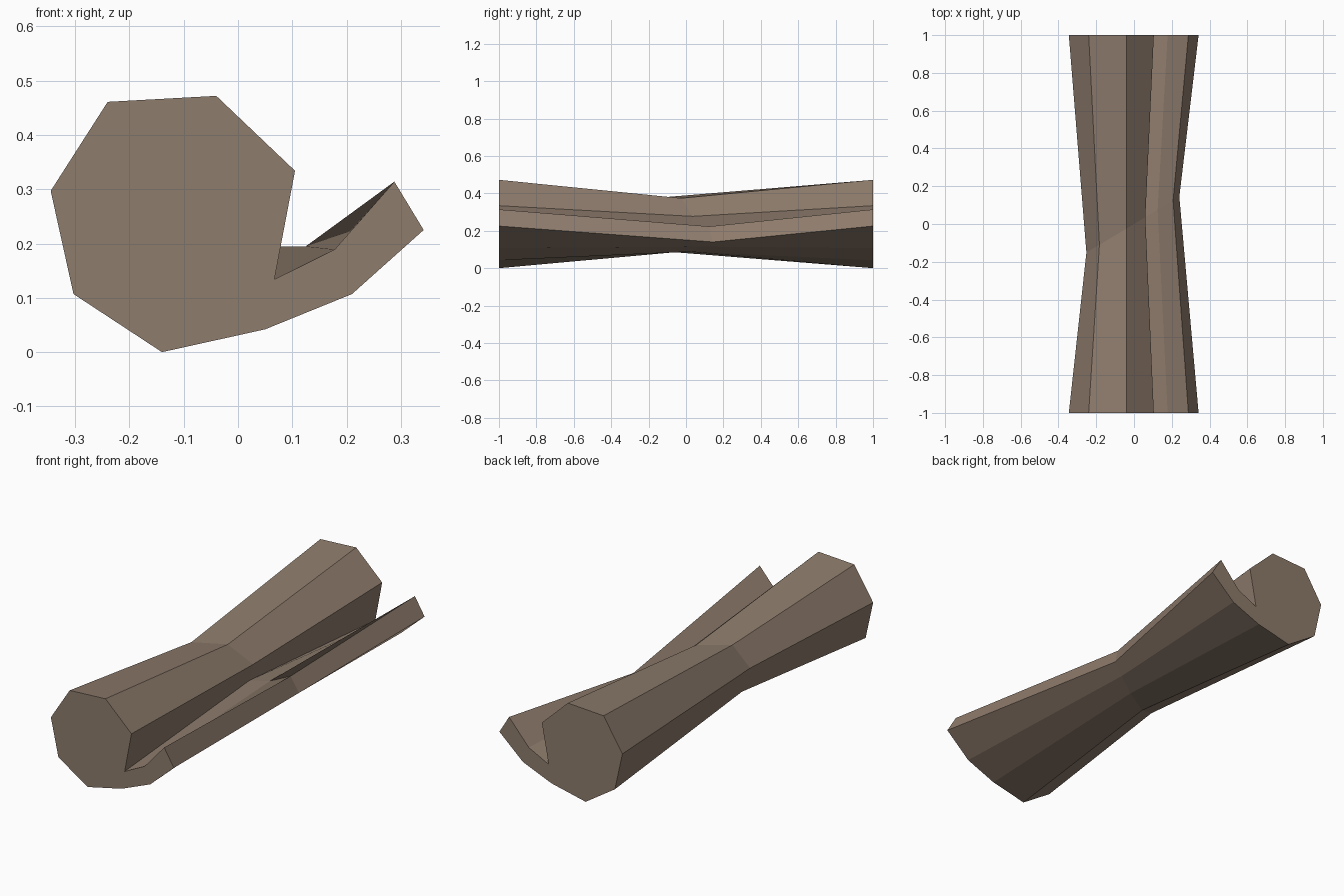
import bpy, bmesh

if "Cube" in bpy.data.objects:
    bpy.data.objects.remove(bpy.data.objects["Cube"])

# end profile (x, z) paired with the pinched, slanted waist profile (x, z)
END = [(-.345, .297), (-.24, .461), (-.04, .472), (.105, .334), (.067, .134), (.178, .189),
       (.288, .314), (.342, .225), (.21, .107), (.05, .042), (-.14, 0), (-.303, .107)]
WAIST = [(-.252, .265), (-.183, .38), (-.04, .374), (.06, .277), (.045, .195), (.125, .195),
         (.207, .223), (.24, .14), (.155, .115), (.045, .088), (-.1, .085), (-.22, .145)]

mat = bpy.data.materials.new("brown_bark")
mat.diffuse_color = (0.27, 0.20, 0.15, 1)
mat.use_nodes = True
mat.node_tree.nodes["Principled BSDF"].inputs["Base Color"].default_value = mat.diffuse_color

# three rings: front end, slanted waist, back end
bm = bmesh.new()
rings = [[bm.verts.new((x, -1, z)) for x, z in END],
         [bm.verts.new((x, .6 * x, z)) for x, z in WAIST],
         [bm.verts.new((x, 1, z)) for x, z in END]]

# skin between rings, and the two end caps
n = len(END)
for a, b in zip(rings, rings[1:]):
    for i in range(n):
        j = (i + 1) % n
        bm.faces.new((a[i], a[j], b[j], b[i]))
bm.faces.new(rings[0][::-1])
bm.faces.new(rings[2])
bmesh.ops.recalc_face_normals(bm, faces=bm.faces)

mesh = bpy.data.meshes.new("curled_log")
bm.to_mesh(mesh)
bm.free()
mesh.materials.append(mat)
log = bpy.data.objects.new("curled_log", mesh)
bpy.context.collection.objects.link(log)
